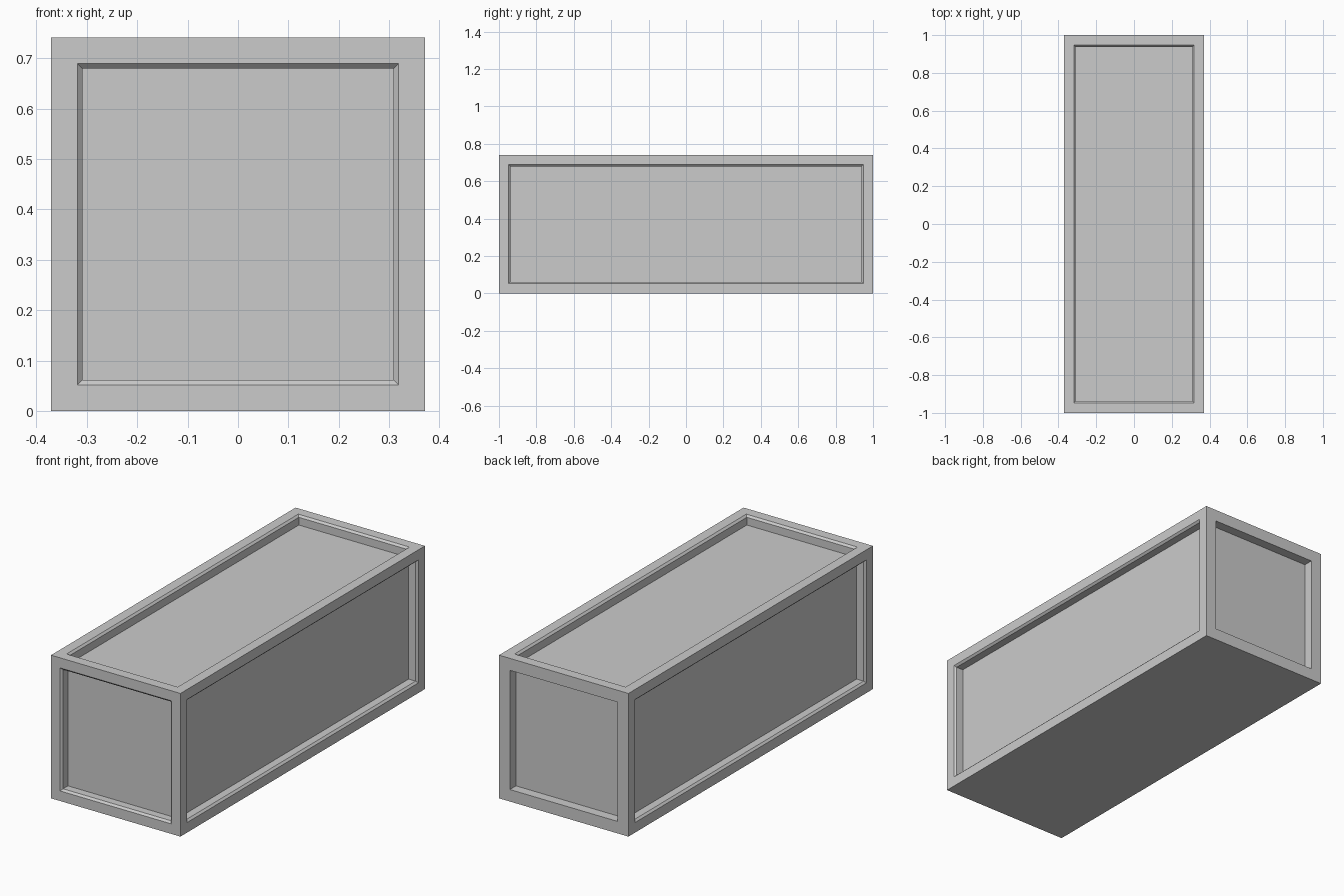
import bpy, bmesh
from mathutils import Vector

if "Cube" in bpy.data.objects:
    bpy.data.objects.remove(bpy.data.objects["Cube"])

W, L, H = 0.741, 2.0, 0.741
FRAME, BEVEL, WALL = 0.052, 0.01, 0.04

bm = bmesh.new()
bmesh.ops.create_cube(bm, size=1)
for v in bm.verts:
    v.co = Vector((v.co.x * W, v.co.y * L, (v.co.z + 0.5) * H))
bm.normal_update()


def inset(face, thickness, depth):
    bmesh.ops.inset_individual(bm, faces=[face], thickness=thickness,
                               depth=depth, use_even_offset=True)
    bm.normal_update()


# Recessed panels on every face but the flat bottom
for face in list(bm.faces):
    n = face.normal.copy()
    if n.z < -0.5:
        continue
    if n.y > 0.5:
        # Back panel: plain square-edged recess
        inset(face, FRAME + BEVEL, 0)
        inset(face, 0, -(BEVEL + WALL))
    else:
        # Other panels: chamfered lip, then straight wall
        inset(face, FRAME, 0)
        inset(face, BEVEL, -BEVEL)
        inset(face, 0, -WALL)

mesh = bpy.data.meshes.new("panelled_crate")
bm.to_mesh(mesh)
bm.free()
crate = bpy.data.objects.new("panelled_crate", mesh)
bpy.context.collection.objects.link(crate)
